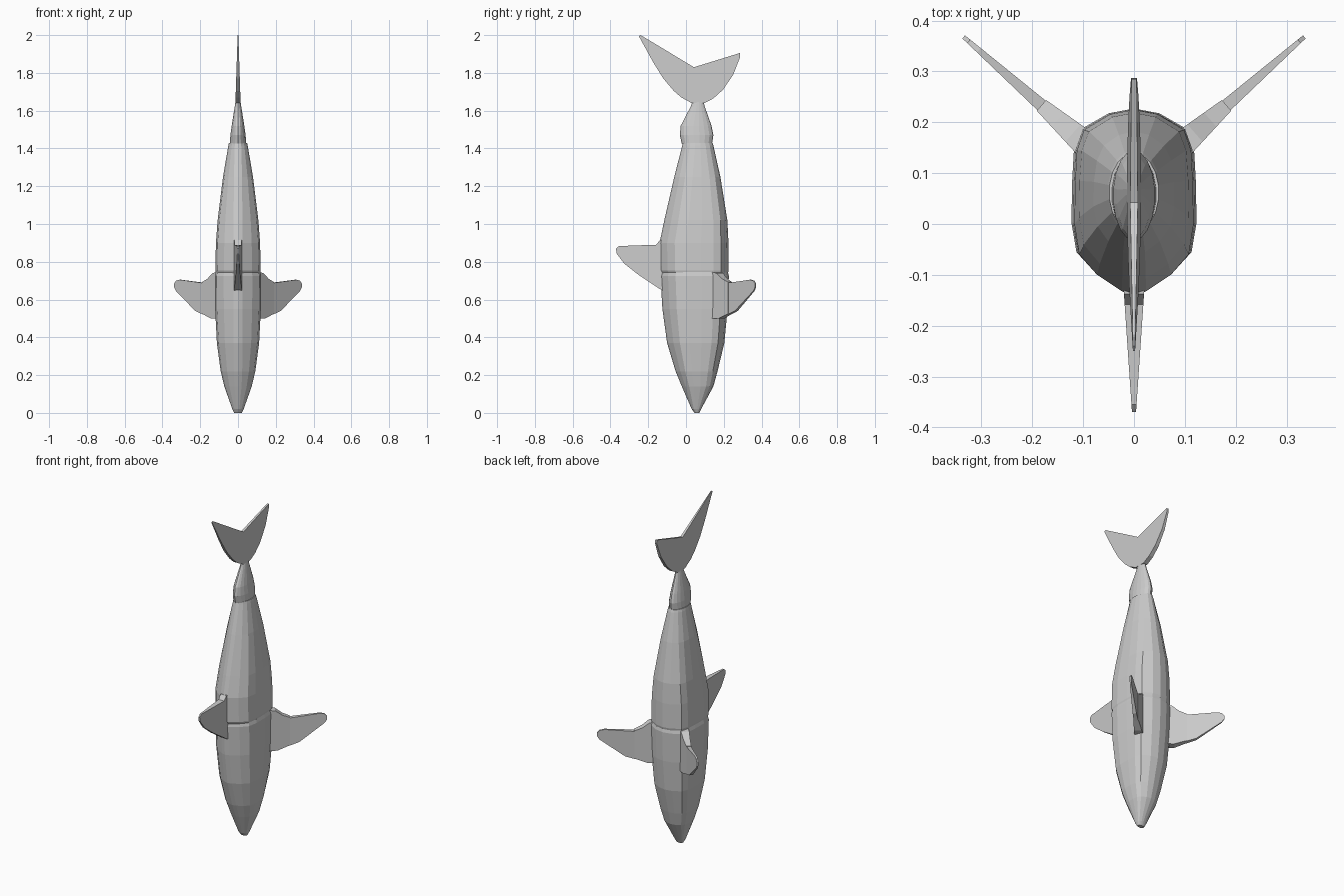
import bpy, bmesh
from math import cos, sin, pi
from mathutils import Vector

if "Cube" in bpy.data.objects:
    bpy.data.objects.remove(bpy.data.objects["Cube"])


def make_object(name, bm):
    bmesh.ops.recalc_face_normals(bm, faces=bm.faces[:])
    mesh = bpy.data.meshes.new(name)
    bm.to_mesh(mesh)
    bm.free()
    obj = bpy.data.objects.new(name, mesh)
    bpy.context.collection.objects.link(obj)
    return obj


# Half cross-section: (fraction of half width, fraction of depth from back to belly)
SECTION = [(0, 0), (.2, .02), (.62, .11), (.92, .22), (1, .38),
           (.99, .6), (.96, .78), (.84, .89), (.4, .975), (0, 1)]


def loft(name, rings):
    """Skin rings of (z, back y, belly y, half width, roundness)."""
    bm = bmesh.new()
    loops = []
    n = len(SECTION) - 1
    for z, y0, y1, w, rnd in rings:
        half = []
        for i, (u, v) in enumerate(SECTION):
            a = pi * i / n
            u = u * (1 - rnd) + sin(a) * rnd
            v = v * (1 - rnd) + (.5 - .5 * cos(a)) * rnd
            half.append((u * w, y0 + (y1 - y0) * v))
        pts = half + [(-x, y) for x, y in half[-2:0:-1]]
        loops.append([bm.verts.new((x, y, z)) for x, y in pts])
    for a, b in zip(loops, loops[1:]):
        for i in range(len(a)):
            j = (i + 1) % len(a)
            bm.faces.new((a[i], a[j], b[j], b[i]))
    bm.faces.new(loops[0])
    bm.faces.new(loops[-1])
    return make_object(name, bm)


def plate(name, outline, place, normal, thickness):
    """Tapered flat fin: place(a, b) gives the mid-plane, thickness(a, b) the half thickness."""
    bm = bmesh.new()
    sides = []
    for s in (1, -1):
        sides.append([bm.verts.new(Vector(place(a, b)) + s * thickness(a, b) * Vector(normal))
                      for a, b in outline])
        bm.faces.new(sides[-1])
    p, q = sides
    for i in range(len(p)):
        j = (i + 1) % len(p)
        bm.faces.new((p[i], p[j], q[j], q[i]))
    return make_object(name, bm)


# Body in three sections, nose down
loft("head", [
    (0, .045, .07, .02, .3), (.02, .03, .08, .03, .3), (.14, -.022, .145, .073, .4),
    (.22, -.055, .167, .092, .3), (.37, -.1, .203, .112, .1), (.55, -.125, .22, .121, 0),
    (.725, -.135, .227, .123, 0), (.745, -.13, .222, .118, 0)])
loft("torso", [
    (.74, -.13, .222, .117, 0), (.755, -.138, .226, .12, 0), (.9, -.14, .225, .117, 0),
    (1.02, -.115, .219, .108, .1), (1.25, -.062, .182, .08, .5),
    (1.415, -.02, .145, .052, .9), (1.43, -.016, .14, .049, 1)])
loft("tail_stalk", [
    (1.425, -.022, .138, .044, 1), (1.47, -.033, .145, .041, 1), (1.52, -.028, .135, .034, 1),
    (1.62, .024, .1, .018, 1), (1.645, .033, .093, .014, 1)])

# Upright fins in the x = 0 plane
in_plane = lambda y, z: (0, y, z)
plate("tail_fin", [
    (.03, 1.64), (-.025, 1.67), (-.065, 1.705), (-.12, 1.77), (-.17, 1.85), (-.25, 1.995),
    (-.24, 2.0), (.042, 1.83), (.285, 1.905), (.287, 1.885), (.25, 1.79), (.195, 1.71),
    (.145, 1.665), (.098, 1.64)],
    in_plane, (1, 0, 0), lambda y, z: .002 + .033 * (2 - z))
plate("dorsal_fin", [
    (-.11, .64), (-.137, .655), (-.19, .69), (-.25, .73), (-.327, .79), (-.368, .845),
    (-.37, .87), (-.355, .883), (-.17, .89), (-.158, .89), (-.138, .915), (-.1, .915)],
    in_plane, (1, 0, 0), lambda y, z: .004 + .068 * (y + .37))

# Paired side fins, each a root block and an outer blade
for side, label in ((1, "left"), (-1, "right")):
    slant = lambda x, z: (side * x, .17 + (x - .11) * .88, z)
    normal = (-.66 * side, .75, 0)
    plate(label + "_fin_root", [
        (.095, .5), (.13, .5), (.182, .525), (.182, .692), (.15, .71), (.12, .74), (.095, .745)],
        slant, normal, lambda x, z: .014 + .14 * (.182 - x))
    plate(label + "_fin_blade", [
        (.18, .522), (.22, .54), (.28, .6), (.325, .645), (.335, .665), (.335, .685),
        (.325, .7), (.305, .705), (.18, .688)],
        slant, normal, lambda x, z: .004 + .055 * (.335 - x))
